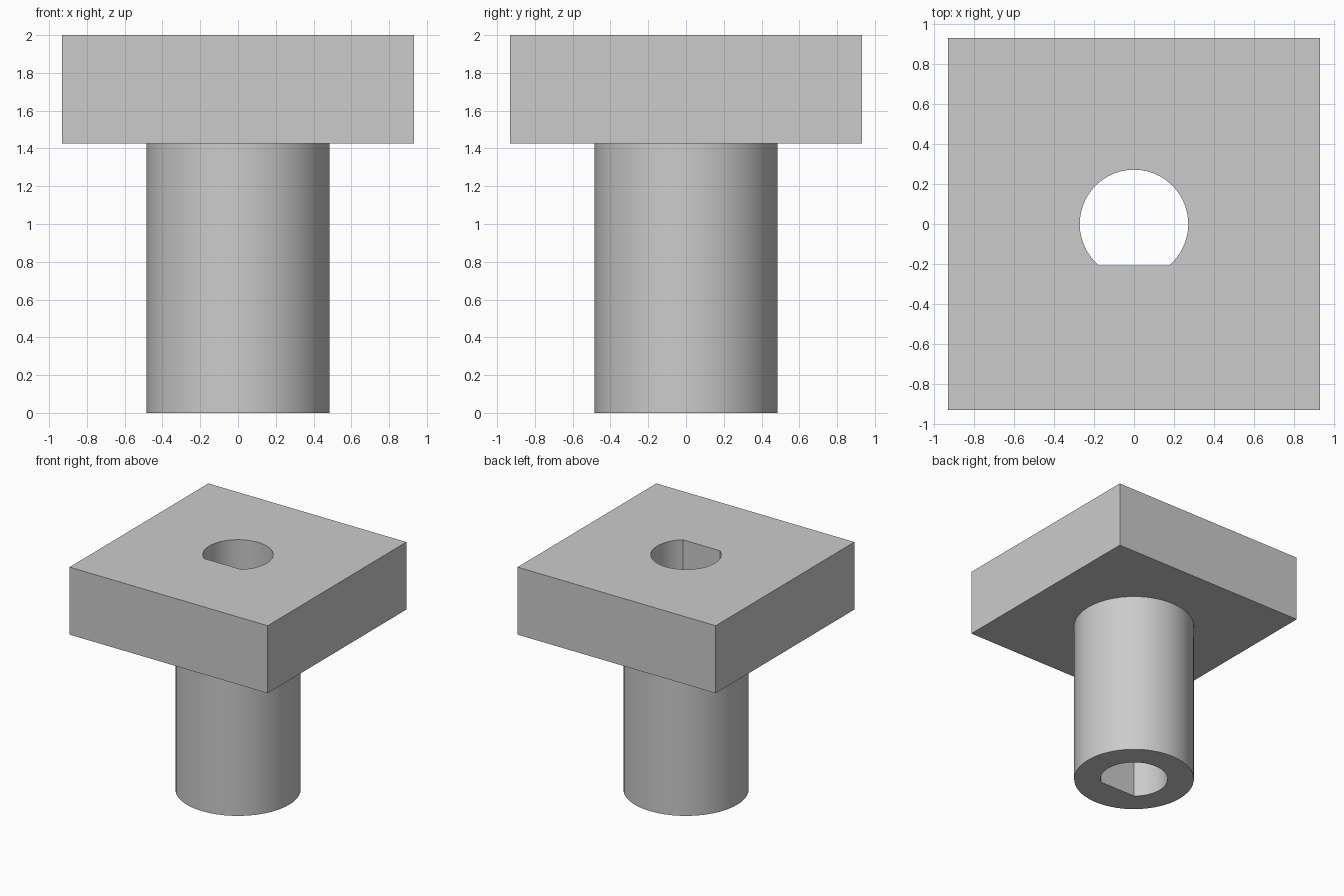
import bpy
import bmesh
from math import pi, sin, cos, asin, radians

HALF = 0.933        # half width of the square flange
TUBE_R = 0.484
BORE_R = 0.272
FLAT_Y = -0.208     # flat side of the D-shaped bore
FLANGE_Z = 1.425
TOP_Z = 2.0

if "Cube" in bpy.data.objects:
    bpy.data.objects.remove(bpy.data.objects["Cube"], do_unlink=True)

grey = bpy.data.materials.new("grey")
grey.use_nodes = True
colour = (0.6, 0.6, 0.6, 1)
grey.diffuse_color = colour
grey.node_tree.nodes["Principled BSDF"].inputs["Base Color"].default_value = colour


def arc(radius, start, end, count):
    step = (end - start) / count
    return [(radius * cos(start + step * i), radius * sin(start + step * i))
            for i in range(count + 1)]


# Profiles: square flange, round tube, bore with one flat side
square = [(-HALF, -HALF), (HALF, -HALF), (HALF, HALF), (-HALF, HALF)]
circle = arc(TUBE_R, 0, 2 * pi, 48)[:-1]
dip = asin(FLAT_Y / BORE_R)
bore = arc(BORE_R, dip, pi - dip, 40)

bm = bmesh.new()


def wall(profile, low, high):
    """Extrude a closed profile into a wall; return its end loops."""
    rings = [[bm.verts.new((x, y, z)) for x, y in profile] for z in (low, high)]
    n = len(profile)
    for i in range(n):
        j = (i + 1) % n
        bm.faces.new((rings[0][i], rings[0][j], rings[1][j], rings[1][i]))
    return rings


def cap(outer, inner):
    """Fill the flat area between two loops at the same height."""
    edges = [bm.edges.get((ring[i - 1], ring[i]))
             for ring in (outer, inner) for i in range(len(ring))]
    bmesh.ops.triangle_fill(bm, edges=edges, use_beauty=True)


# Flange, tube and through bore joined into one closed solid
flange_low, flange_top = wall(square, FLANGE_Z, TOP_Z)
tube_low, tube_top = wall(circle, 0, FLANGE_Z)
bore_low, bore_top = wall(bore, 0, TOP_Z)
cap(flange_top, bore_top)
cap(flange_low, tube_top)
cap(tube_low, bore_low)
bmesh.ops.recalc_face_normals(bm, faces=bm.faces[:])

mesh = bpy.data.meshes.new("flanged_sleeve")
bm.to_mesh(mesh)
bm.free()
mesh.materials.append(grey)
sleeve = bpy.data.objects.new("flanged_sleeve", mesh)
bpy.context.collection.objects.link(sleeve)

# Smooth curved walls with crisp edges
bpy.ops.object.select_all(action="DESELECT")
sleeve.select_set(True)
bpy.context.view_layer.objects.active = sleeve
bpy.ops.object.shade_smooth_by_angle(angle=radians(30))
